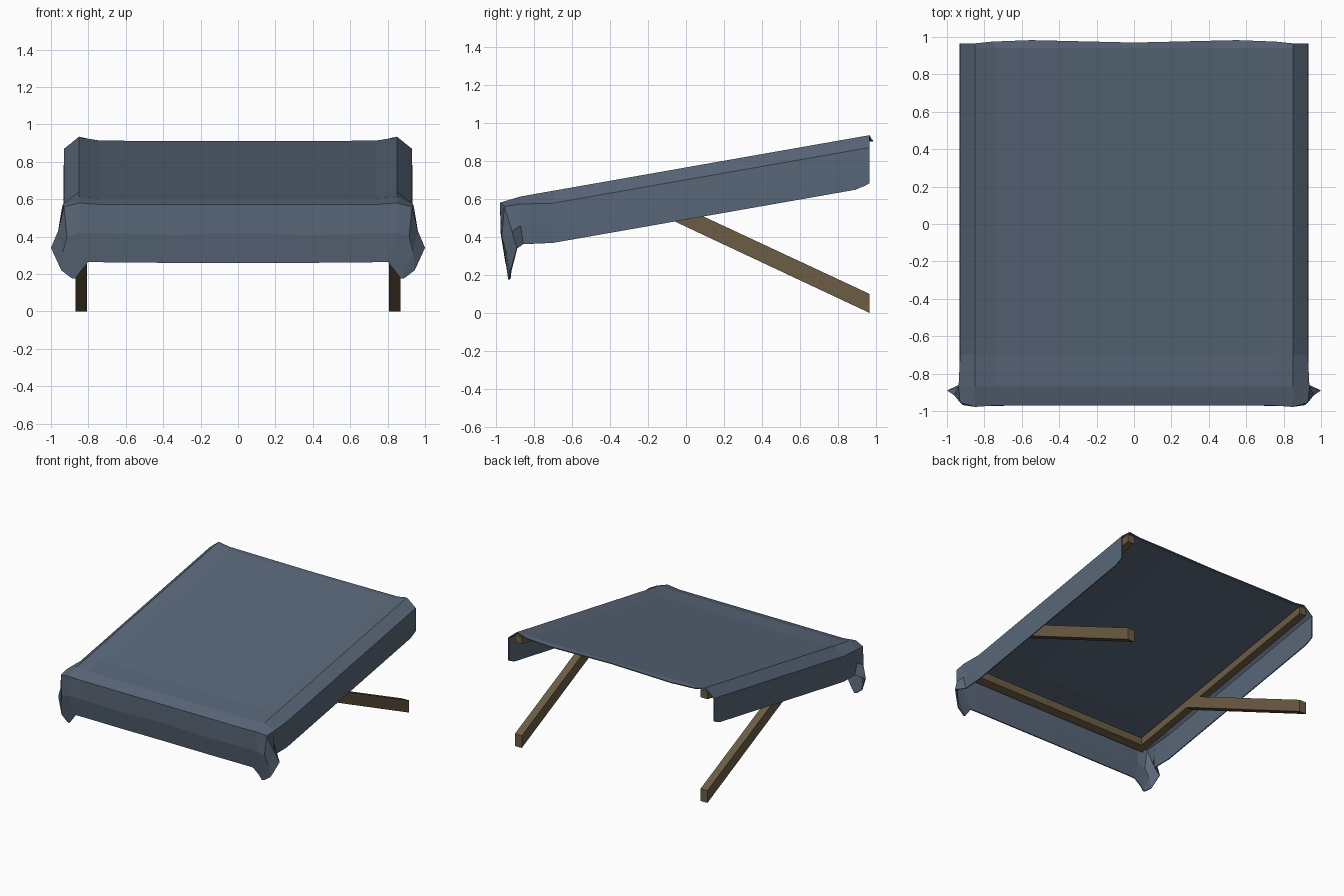
import bpy

if "Cube" in bpy.data.objects:
    bpy.data.objects.remove(bpy.data.objects["Cube"])


def material(name, rgb):
    m = bpy.data.materials.new(name)
    m.diffuse_color = (*rgb, 1)
    m.use_nodes = True
    m.node_tree.nodes["Principled BSDF"].inputs["Base Color"].default_value = m.diffuse_color
    return m


CLOTH = material("canvas", (0.10, 0.135, 0.19))
WOOD = material("wood", (0.15, 0.11, 0.06))


def make(name, verts, faces, mat, mirror=True):
    me = bpy.data.meshes.new(name)
    me.from_pydata(verts, [], faces)
    me.materials.append(mat)
    ob = bpy.data.objects.new(name, me)
    bpy.context.collection.objects.link(ob)
    if mirror:
        mod = ob.modifiers.new("mirror", 'MIRROR')
        mod.use_clip = True
        mod.merge_threshold = 0.0005
    return ob


def prism(name, profile, x0, x1, mirror=True):
    """Bar with a (y, z) outline, anticlockwise, swept from x0 to x1."""
    n = len(profile)
    verts = [(x, y, z) for x in (x0, x1) for y, z in profile]
    faces = [tuple(reversed(range(n))), tuple(range(n, 2 * n))]
    faces += [(i, (i + 1) % n, n + (i + 1) % n, n + i) for i in range(n)]
    return make(name, verts, faces, WOOD, mirror)


def slope(y):
    return 0.765 + 0.1757 * y


# Canvas cover: half cross-section of x and drop below the sloping top
section = [(0, .020), (.4, .020), (.74, .016), (.85, 0),
           (.93, .065), (.932, .17), (.93, .274)]
rows = []
for y in (.965, .94, .89, .4, -.2, -.7, -.87):
    rows.append([(x, y, slope(y) - d) for x, d in section])
# Wavy back edge, softened lower back corner, flatter ridge at the front
rows[0][:3] = [(0, .97, .912), (.55, .983, .908), (.76, .975, .914)]
rows[0][6] = (.93, .965, .682)
rows[1][6] = (.93, .94, .668)
rows[6][:3] = [(x, -.87, .605) for x in (0, .4, .74)]
rows[6][4:] = [(.938, -.87, .572), (.936, -.87, .46), (.925, -.855, .362)]
# Front edge, front flap and the bunched corner
rows.append([(x, -.97, .572) for x in (0, .4, .74)] +
            [(.85, -.978, .58), (.93, -.955, .56), (.962, -.915, .43), (1.0, -.89, .34)])
rows.append([(0, -.965, .42), (.4, -.968, .41), (.74, -.972, .42), (.85, -.975, .42),
             (.915, -.968, .40), (.935, -.945, .32), (.945, -.925, .22)])
rows.append([(0, -.94, .26), (.4, -.942, .26), (.72, -.945, .263), (.80, -.95, .265),
             (.845, -.935, .21), (.87, -.935, .175), (.89, -.93, .178)])

n = len(section)
verts = [p for r in rows for p in r]
faces = [(r * n + c, (r + 1) * n + c, (r + 1) * n + c + 1, r * n + c + 1)
         for r in range(len(rows) - 1) for c in range(n - 1)]
cover = make("canvas_cover", verts, faces, CLOTH)
thick = cover.modifiers.new("thickness", 'SOLIDIFY')
thick.thickness = 0.008
thick.offset = -1

# Sloping side rails
top, low = .026, .088
prism("side_rail", [(-.94, slope(-.94) - low), (.965, slope(.965) - low),
                    (.965, slope(.965) - top), (-.94, slope(-.94) - top)], .807, .869)

# Front rail between the side rails
prism("front_rail", [(-.94, slope(-.94) - low), (-.875, slope(-.875) - low),
                     (-.875, slope(-.875) - top), (-.94, slope(-.94) - top)],
      -.807, .807, mirror=False)

# Diagonal braces running from the side rails down to the wall
prism("support_brace", [(.965, 0), (.965, .10), (-.24, .662), (-.39, .636)],
      .807, .869)
